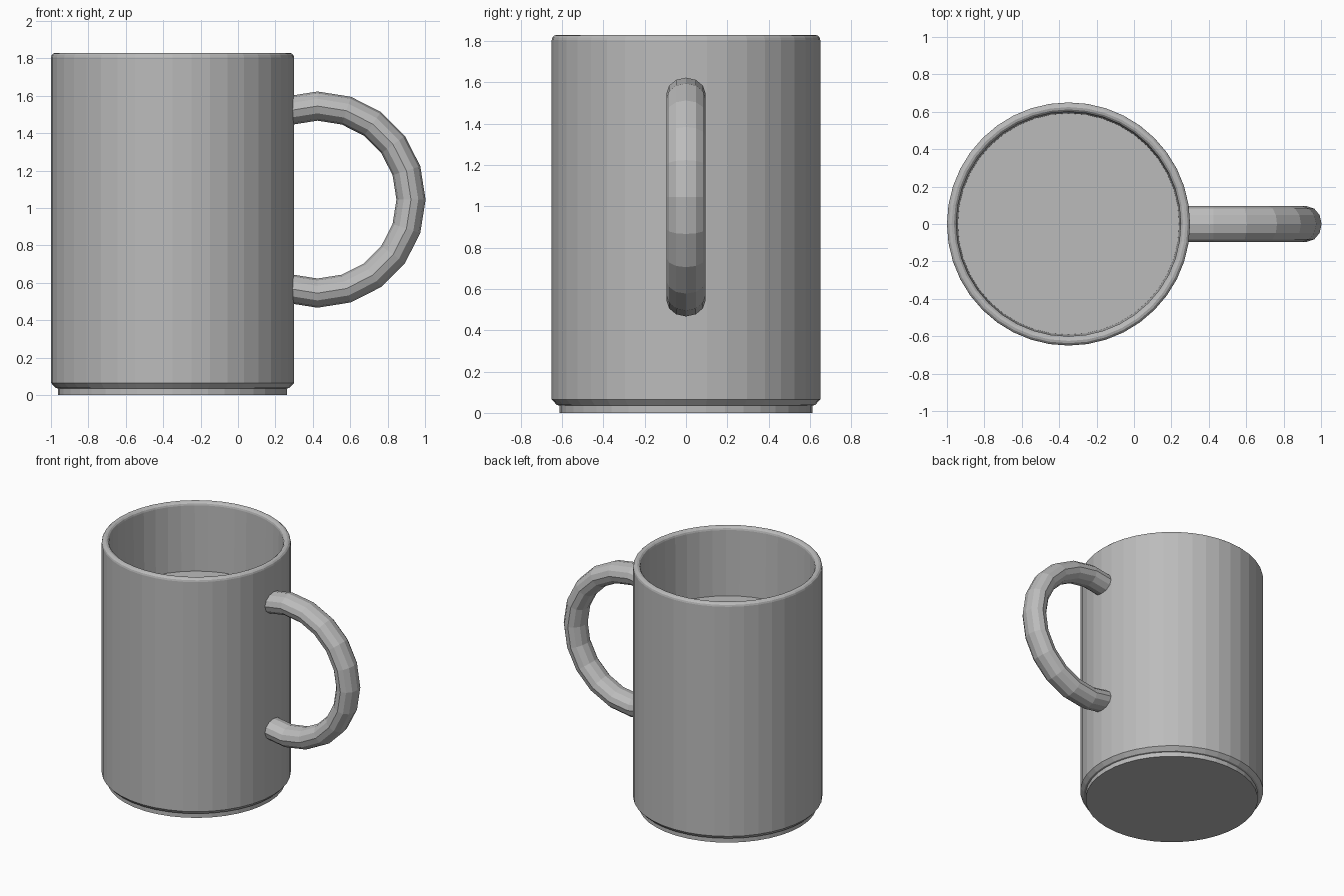
import bpy, bmesh, math
from mathutils import Matrix, Vector

if "Cube" in bpy.data.objects:
    bpy.data.objects.remove(bpy.data.objects["Cube"])

CENTRE_X = -0.35
SIDES = 40

grey = bpy.data.materials.new("plain grey")
grey.use_nodes = True
grey.diffuse_color = (0.5, 0.5, 0.5, 1)
grey.node_tree.nodes["Principled BSDF"].inputs["Base Color"].default_value = (0.5, 0.5, 0.5, 1)


def finish(bm, name):
    mesh = bpy.data.meshes.new(name)
    bm.to_mesh(mesh)
    bm.free()
    mesh.materials.append(grey)
    obj = bpy.data.objects.new(name, mesh)
    bpy.context.collection.objects.link(obj)
    return obj


def lathe(name, profile):
    """Revolve (radius, height) points around the cup axis."""
    bm = bmesh.new()
    verts = [bm.verts.new((CENTRE_X + r, 0, z)) for r, z in profile]
    edges = [bm.edges.new(pair) for pair in zip(verts, verts[1:])]
    bmesh.ops.spin(bm, geom=verts + edges, cent=(CENTRE_X, 0, 0), axis=(0, 0, 1),
                   angle=math.tau, steps=SIDES)
    bmesh.ops.remove_doubles(bm, verts=bm.verts, dist=0.0005)
    bmesh.ops.recalc_face_normals(bm, faces=bm.faces)
    return finish(bm, name)


# Cup: foot, chamfer, outer wall, rounded rim, inner wall and hidden floor
rim = [(0.625 + 0.025 * math.cos(a), 1.805 + 0.025 * math.sin(a))
       for a in (i * math.pi / 6 for i in range(7))]
lathe("cup_body", [(0, 0), (0.612, 0), (0.612, 0.035), (0.625, 0.038), (0.65, 0.065)]
      + rim + [(0.592, 1.31), (0.59, 0.1), (0, 0.1)])

# Level surface partway down the cup
bm = bmesh.new()
bmesh.ops.create_circle(bm, cap_ends=True, segments=SIDES, radius=0.592,
                        matrix=Matrix.Translation((CENTRE_X, 0, 1.31)))
finish(bm, "liquid_surface")

# Handle: flattened round section swept around a faceted arc into the wall
bm = bmesh.new()
hub = Vector((0.425, 0, 1.045))
start = math.radians(108)
ring = []
for i in range(12):
    a = math.tau * i / 12
    local = Vector((0.5 + 0.078 * math.cos(a), 0.095 * math.sin(a), 0))
    ring.append(bm.verts.new(hub + Matrix.Rotation(-start, 3, 'Y') @ local))
edges = [bm.edges.new((ring[i], ring[i - 1])) for i in range(12)]
bmesh.ops.spin(bm, geom=ring + edges, cent=hub, axis=(0, 1, 0),
               angle=2 * start, steps=12)
bmesh.ops.recalc_face_normals(bm, faces=bm.faces)
finish(bm, "handle")
